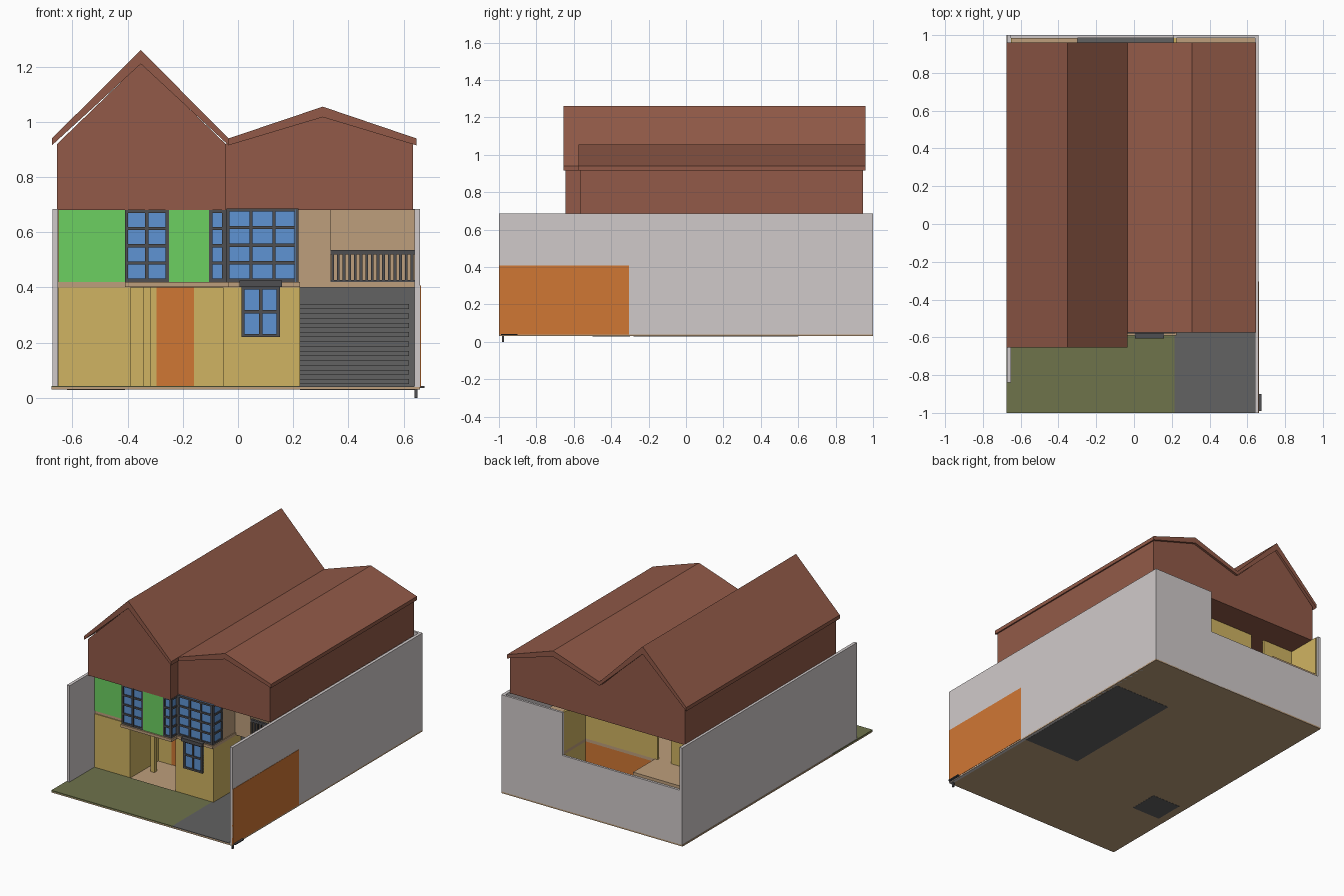
import bpy


def mat(name, r, g, b):
    m = bpy.data.materials.new(name)
    m.diffuse_color = [(c / 255 / 12.92 if c < 11 else ((c / 255 + 0.055) / 1.055) ** 2.4) for c in (r, g, b)] + [1]
    return m


ROOF = mat("roof_red_brown", 146, 90, 72)
WALL = mat("boundary_light_grey", 208, 202, 202)
YELLOW = mat("yellow_render", 208, 180, 98)
GREEN = mat("green_panel", 108, 208, 97)
ORANGE = mat("orange_panel", 208, 119, 52)
TAN = mat("tan_floor", 190, 159, 124)
BLUE = mat("window_blue", 95, 148, 212)
GREY = mat("dark_grey", 98, 98, 98)
FRAME = mat("frame_charcoal", 78, 78, 81)
OLIVE = mat("lawn_olive", 110, 115, 75)


def mesh(name, verts, faces, m):
    me = bpy.data.meshes.new(name)
    me.from_pydata(verts, [], faces)
    me.materials.append(m)
    ob = bpy.data.objects.new(name, me)
    bpy.context.collection.objects.link(ob)
    return ob


def prism(name, pts, y0, y1, m):
    """Extrude an x-z profile (counter-clockwise seen from the front) along y."""
    n = len(pts)
    verts = [(x, y, z) for y in (y0, y1) for x, z in pts]
    faces = [list(range(n)), list(range(2 * n - 1, n - 1, -1))]
    faces += [[i, i + n, (i + 1) % n + n, (i + 1) % n] for i in range(n)]
    return mesh(name, verts, faces, m)


def box(name, x0, x1, y0, y1, z0, z1, m):
    return prism(name, [(x0, z0), (x1, z0), (x1, z1), (x0, z1)], y0, y1, m)


def window(name, a0, a1, z0, z1, cols, rows, at, along="x", out=-1):
    """Glazed grid; 'at' is the outer plane, 'out' the side it faces."""
    def part(n, p0, p1, q0, q1, d0, d1, m):
        d0, d1 = sorted((at - out * d0, at - out * d1))
        if along == "x":
            box(n, p0, p1, d0, d1, q0, q1, m)
        else:
            box(n, d0, d1, p0, p1, q0, q1, m)
    part(name + "_glass", a0, a1, z0, z1, 0.008, 0.014, BLUE)
    w = 0.006
    for i in range(cols + 1):
        c = a0 + w + (a1 - a0 - 2 * w) * i / cols
        part(name + "_mullion", c - w, c + w, z0, z1, 0, 0.016, FRAME)
    for j in range(rows + 1):
        c = z0 + w + (z1 - z0 - 2 * w) * j / rows
        part(name + "_transom", a0, a1, c - w, c + w, 0.001, 0.015, FRAME)


# Ground: tan base, lawn, driveway, dark garage and washroom floors
box("base_slab", -0.675, 0.66, -1, 1, 0.03, 0.04, TAN)
box("lawn", -0.675, 0.215, -1, -0.58, 0.036, 0.044, OLIVE)
box("driveway", 0.215, 0.64, -1, -0.28, 0.036, 0.044, GREY)
box("garage_floor", 0.225, 0.64, -0.28, 0.6, 0.029, 0.044, GREY)
box("washroom_floor", -0.62, -0.41, -0.5, -0.3, 0.029, 0.044, GREY)
box("back_yard", -0.3, 0.21, 0.76, 0.985, 0.036, 0.044, GREY)

# Boundary walls
box("left_wall", -0.672, -0.652, -0.84, 1, 0.03, 0.685, WALL)
box("right_wall", 0.64, 0.66, -1, 1, 0.03, 0.685, WALL)
box("right_wall_panel", 0.655, 0.662, -1, -0.305, 0.04, 0.407, ORANGE)
box("back_wall_low", -0.652, 0.21, 0.985, 1, 0.03, 0.40, WALL)
box("back_wall_high", 0.21, 0.64, 0.985, 1, 0.03, 0.685, WALL)
box("gate_post", 0.64, 0.65, -0.985, -0.972, 0, 0.045, FRAME)
box("gate_latch", 0.655, 0.675, -0.99, -0.9, 0.036, 0.043, FRAME)
box("left_wall_lining", -0.652, -0.645, -0.57, 0.985, 0.04, 0.68, YELLOW)

# Upper floor slabs, leaving the rear light well open
box("slab_left", -0.652, -0.3, -0.575, 0.985, 0.40, 0.42, TAN)
box("slab_middle", -0.3, 0.225, -0.575, 0.755, 0.40, 0.42, TAN)
box("slab_right", 0.21, 0.64, -0.34, 0.985, 0.40, 0.42, TAN)
box("bay_ledge", -0.41, -0.035, -0.65, -0.57, 0.402, 0.42, TAN)
box("window_ledge", -0.035, 0.225, -0.59, -0.57, 0.402, 0.42, TAN)

# Ground floor walls: x0, x1, y0, y1
ground_walls = {
    "front_left_wall": (-0.65, -0.39, -0.58, -0.565),
    "porch_left_wall": (-0.405, -0.39, -0.565, -0.28),
    "porch_pillar": (-0.345, -0.315, -0.43, -0.40),
    "porch_back_left": (-0.39, -0.295, -0.28, -0.265),
    "porch_back_right": (-0.16, -0.055, -0.28, -0.265),
    "porch_right_wall": (-0.055, -0.04, -0.565, -0.265),
    "front_right_wall": (-0.055, 0.225, -0.58, -0.565),
    "garage_side_wall": (0.21, 0.225, -0.565, 0.985),
    "garage_back_wall": (0.225, 0.64, 0.6, 0.615),
    "washroom_wall": (-0.65, -0.405, -0.28, -0.265),
    "kitchen_wall": (-0.65, -0.3, 0.3, 0.315),
    "well_side_wall": (-0.315, -0.3, 0.6, 0.985),
}
for name, (x0, x1, y0, y1) in ground_walls.items():
    box(name, x0, x1, y0, y1, 0.04, 0.40, YELLOW)
box("front_door", -0.295, -0.16, -0.278, -0.268, 0.04, 0.40, ORANGE)
box("rear_orange_wall", -0.3, 0.21, 0.74, 0.755, 0.04, 0.40, ORANGE)
window("lower_window", 0.012, 0.152, 0.22, 0.405, 2, 2, -0.594)
box("lower_window_hood", 0.005, 0.16, -0.605, -0.578, 0.402, 0.425, FRAME)

# Garage shutter with ribs
box("garage_front", 0.225, 0.64, -0.29, -0.275, 0.04, 0.40, GREY)
for i in range(9):
    z = 0.05 + i * 0.034
    box("shutter_rib", 0.225, 0.62, -0.3, -0.288, z, z + 0.018, GREY)

# Upper storey front: green panels and the glazed bays
ZB, ZT = 0.42, 0.682
box("green_left", -0.65, -0.405, -0.58, -0.565, ZB, ZT, GREEN)
box("bay_left_cheek", -0.41, -0.4, -0.635, -0.565, ZB, ZT, GREEN)
box("green_bay_panel", -0.25, -0.105, -0.64, -0.625, ZB, ZT, GREEN)
window("bay_window", -0.41, -0.25, ZB, ZT, 2, 4, -0.64)
window("bay_corner_front", -0.105, -0.045, ZB, ZT, 1, 4, -0.64)
window("bay_corner_side", -0.64, -0.57, ZB, ZT, 1, 4, -0.042, "y", 1)
window("wide_window", -0.042, 0.22, ZB, ZT + 0.005, 3, 4, -0.58)
window("wide_window_side", -0.58, -0.47, ZB, ZT, 1, 4, 0.22, "y", 1)

# Upper storey side and back walls
box("balcony_side_wall", 0.208, 0.22, -0.47, -0.33, ZB, ZT, TAN)
box("balcony_front_wall", 0.215, 0.335, -0.345, -0.33, ZB, ZT, TAN)
box("balcony_inner_wall", 0.325, 0.335, -0.33, -0.15, ZB, ZT, TAN)
box("balcony_back_wall", 0.335, 0.64, -0.16, -0.145, ZB, ZT, TAN)
box("well_wall", -0.32, 0.21, 0.74, 0.755, ZB, ZT, YELLOW)
box("well_right_wall", 0.21, 0.225, 0.5, 0.985, ZB, ZT, YELLOW)
box("rear_room_wall", -0.645, -0.42, 0.74, 0.755, ZB, ZT, YELLOW)
box("upper_cross_wall", -0.645, 0.21, 0.1, 0.112, ZB, ZT, YELLOW)

# Balcony railing
box("railing_top", 0.335, 0.64, -0.345, -0.33, 0.52, 0.535, FRAME)
box("railing_bottom", 0.335, 0.64, -0.345, -0.33, 0.42, 0.428, FRAME)
for i in range(15):
    x = 0.338 + i * 0.0205
    box("railing_bar", x, x + 0.010, -0.343, -0.333, 0.425, 0.525, FRAME)

# Solid gable bodies under thin pitched roofs
prism("left_gable", [(-0.655, 0.68), (-0.045, 0.68), (-0.045, 0.92), (-0.35, 1.215), (-0.655, 0.92)],
      -0.645, 0.945, ROOF)
prism("right_gable", [(-0.046, 0.68), (0.633, 0.68), (0.633, 0.92), (0.305, 1.022), (-0.046, 0.92)],
      -0.565, 0.945, ROOF)
for name, x0, xp, x1, zp, t, y0 in (("left_roof", -0.674, -0.352, -0.034, 1.26, 0.05, -0.655),
                                    ("right_roof", -0.034, 0.307, 0.646, 1.055, 0.038, -0.575)):
    prism(name, [(x0, 0.915), (xp, zp - t), (x1, 0.915), (x1, 0.94), (xp, zp), (x0, 0.94)], y0, 0.96, ROOF)
